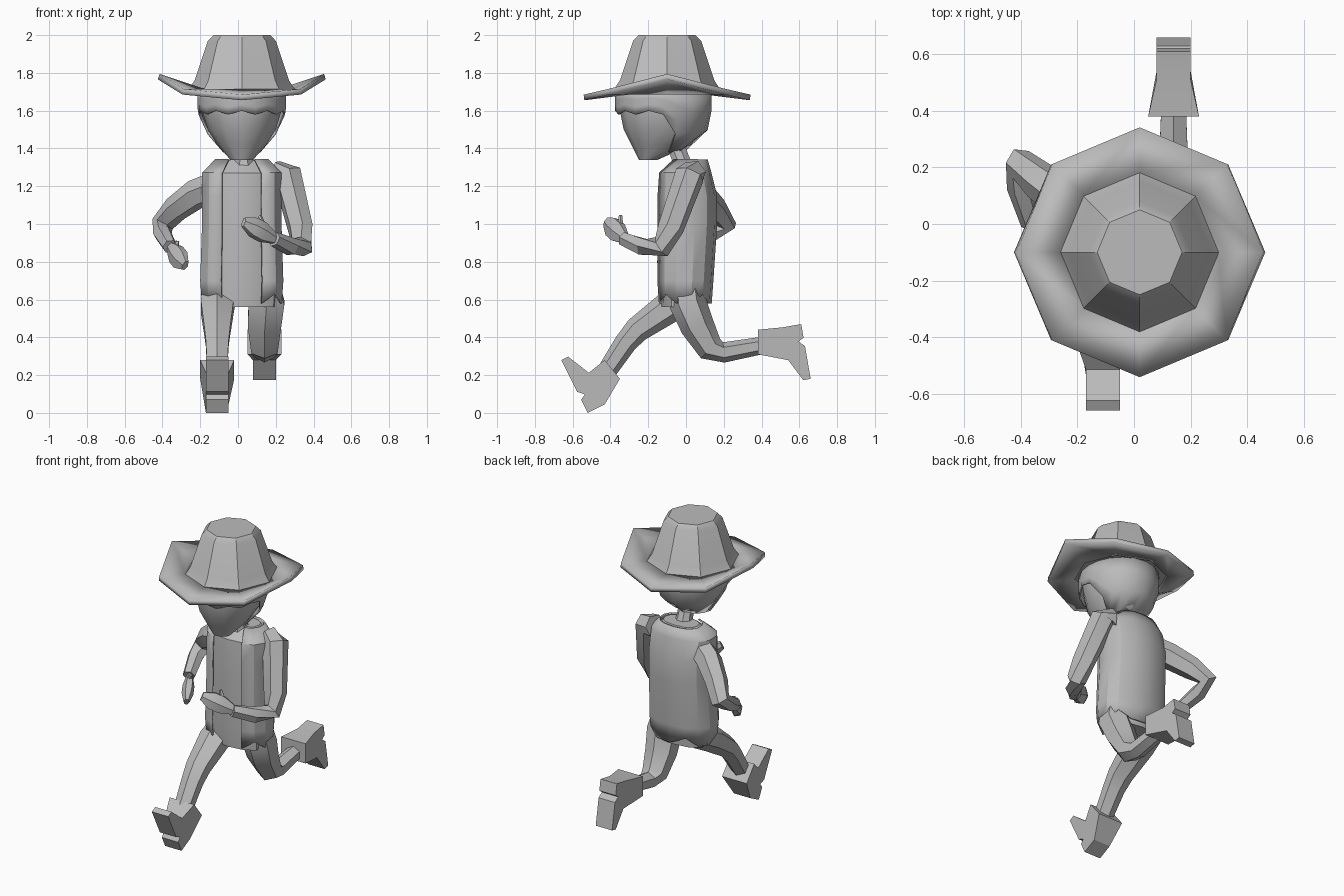
import bpy, bmesh, math
from mathutils import Vector

cube = bpy.data.objects.get("Cube")
if cube:
    bpy.data.objects.remove(cube, do_unlink=True)

GREY = (0.5, 0.5, 0.5, 1)
mat = bpy.data.materials.new("plain grey")
mat.use_nodes = True
mat.diffuse_color = GREY
mat.node_tree.nodes["Principled BSDF"].inputs["Base Color"].default_value = GREY


def skin(name, rings, closed=True, caps=True, thick=0, angle=30):
    """Bridge a list of equal point rings into one mesh object."""
    bm = bmesh.new()
    loops = [[bm.verts.new(point) for point in ring] for ring in rings]
    count = len(loops[0])
    for lower, upper in zip(loops, loops[1:]):
        for i in range(count if closed else count - 1):
            j = (i + 1) % count
            bm.faces.new((lower[i], lower[j], upper[j], upper[i]))
    if caps:
        bm.faces.new(loops[0][::-1])
        bm.faces.new(loops[-1])
    bmesh.ops.recalc_face_normals(bm, faces=bm.faces)
    mesh = bpy.data.meshes.new(name)
    bm.to_mesh(mesh)
    bm.free()
    mesh.materials.append(mat)
    part = bpy.data.objects.new(name, mesh)
    bpy.context.collection.objects.link(part)
    if thick:
        solid = part.modifiers.new("thickness", "SOLIDIFY")
        solid.thickness = thick
        solid.offset = 0
    bpy.ops.object.select_all(action="DESELECT")
    part.select_set(True)
    bpy.context.view_layer.objects.active = part
    bpy.ops.object.shade_smooth_by_angle(angle=math.radians(angle))


def around(count):
    return [math.tau * i / count for i in range(count)]


def limb(name, path, side=(1, 0, 0), flat=1, sides=6):
    """Tube through (x, y, z, radius) entries, thinned by flat across the side axis."""
    points = [Vector(entry[:3]) for entry in path]
    last = len(points) - 1
    rings = []
    for k, centre in enumerate(points):
        along = (points[min(k + 1, last)] - points[max(k - 1, 0)]).normalized()
        across = Vector(side)
        across = (across - along * across.dot(along)).normalized()
        depth = along.cross(across) * flat
        rings.append([centre + path[k][3] * (across * math.cos(a + math.pi / sides)
                                             + depth * math.sin(a + math.pi / sides))
                      for a in around(sides)])
    skin(name, rings)


MIDDLE = 0.02


def on_body(table, z, angle, grow=0.0, power=1.0):
    """Point on a body given as (z, centre y, half width, half depth); angle 0 is front."""
    z = min(max(z, table[0][0]), table[-1][0])
    low, high = next(pair for pair in zip(table, table[1:]) if z <= pair[1][0])
    blend = (z - low[0]) / (high[0] - low[0])
    y, width, depth = [p + (q - p) * blend for p, q in zip(low[1:], high[1:])]
    s, c = [math.copysign(abs(v) ** power, v) for v in (math.sin(angle), -math.cos(angle))]
    return (MIDDLE + (width + grow) * s, y + (depth + grow) * c, z)


# Hat: eight sided brim raised at both sides, and tapered crown
def octagon(radius, heights):
    return [(MIDDLE + radius * math.sin(a), -0.1 - radius * math.cos(a), z)
            for a, z in zip(around(8), heights)]


skin("hat_brim", [octagon(0.44, [1.67, 1.7, 1.78, 1.7] * 2), octagon(0.28, [1.7] * 8)],
     caps=False, thick=0.03, angle=20)
skin("hat_crown", [octagon(radius, [z] * 8) for radius, z in
                   ((0.29, 1.7), (0.25, 1.76), (0.18, 1.97), (0.15, 2))])

# Head tapering to the chin
HEAD = [(1.34, -0.2, 0.06, 0.05), (1.42, -0.13, 0.13, 0.16),
        (1.5, -0.12, 0.18, 0.21), (1.6, -0.12, 0.21, 0.23), (1.72, -0.12, 0.21, 0.23)]
skin("head", [[on_body(HEAD, row[0], a) for a in around(12)] for row in HEAD], angle=40)


# Hair: a close shell, short at the brow and stepping down to the nape
def hair_edge(index, angle):
    back = (1 - math.cos(angle)) / 2
    drop = min(1, max(0, back - 0.5) * 4)
    return 1.6 - 0.2 * drop - 0.02 * (index % 2)


def hair_point(index, angle, rise):
    edge = hair_edge(index, angle)
    return on_body(HEAD, edge + (1.7 - edge) * rise, angle, 0.02)


skin("hair", [[hair_point(i, a, rise / 3) for i, a in enumerate(around(20))]
              for rise in range(4)], caps=False, thick=0.01, angle=40)

# Neck
limb("neck", [(0.03, -0.02, 1.27, 0.08), (0.03, -0.03, 1.35, 0.05),
              (0.03, -0.06, 1.43, 0.05)], sides=8)

# Shirt closed under the hips
BODY = [(0.56, -0.01, 0.2, 0.13), (0.7, -0.01, 0.21, 0.14), (1, 0, 0.2, 0.15),
        (1.15, 0, 0.2, 0.15), (1.27, -0.01, 0.2, 0.13), (1.34, 0.02, 0.13, 0.08)]
BOXY = 0.85
skin("shirt", [[on_body(BODY, row[0], a, -0.01, BOXY) for a in around(12)] for row in BODY])

# Open jacket with a ragged hem
opening, panels = 0.45, 12
turns = [opening + (math.tau - 2 * opening) * i / panels for i in range(panels + 1)]
hem = [on_body(BODY, 0.63 if i % 3 == 1 else 0.58, a, 0.01, BOXY)
       for i, a in enumerate(turns)]
skin("jacket", [hem] + [[on_body(BODY, row[0], a, 0.01, BOXY) for a in turns]
                        for row in BODY[1:]], closed=False, caps=False, thick=0.01)

# Arms, both bent at the elbow
limb("left_arm", [(0.2, 0.04, 1.27, 0.07), (0.26, 0.02, 1.26, 0.08), (0.33, -0.08, 0.98, 0.07),
                  (0.34, -0.13, 0.88, 0.06), (0.28, -0.23, 0.88, 0.05),
                  (0.19, -0.33, 0.92, 0.04)], side=(1, 0.3, 0.3))
limb("right_arm", [(-0.12, 0.02, 1.2, 0.08), (-0.22, 0.07, 1.16, 0.08),
                   (-0.33, 0.15, 1.08, 0.07), (-0.4, 0.21, 1, 0.06),
                   (-0.4, 0.13, 0.95, 0.05), (-0.36, 0, 0.88, 0.04)], side=(-0.8, -0.4, 0.4))


# Loosely closed hands with a raised thumb
def hand(side, wrist, tip):
    wrist, tip = Vector(wrist), Vector(tip)
    upright = Vector((0, 0.3, 1))
    limb(side + "_hand", [(*wrist.lerp(tip, t), r) for t, r in
                          ((0, 0.03), (0.4, 0.06), (0.7, 0.06), (1, 0.03))],
         side=upright, flat=0.6)
    limb(side + "_thumb", [(*wrist.lerp(tip, 0.3), 0.02),
                           (*(wrist.lerp(tip, 0.5) + upright * 0.08), 0.01)],
         side=upright, sides=5)


hand("left", (0.2, -0.32, 0.92), (0.03, -0.42, 1.01))
hand("right", (-0.36, 0.01, 0.88), (-0.28, -0.14, 0.78))

# Legs in a running stride
limb("left_leg", [(0.13, 0, 0.68, 0.1), (0.15, 0.01, 0.58, 0.11), (0.14, 0.06, 0.46, 0.1),
                  (0.14, 0.13, 0.34, 0.08), (0.14, 0.2, 0.32, 0.06),
                  (0.14, 0.42, 0.36, 0.05)], flat=0.9)
limb("right_leg", [(-0.1, 0.02, 0.62, 0.1), (-0.11, -0.09, 0.56, 0.1),
                   (-0.11, -0.26, 0.44, 0.08), (-0.11, -0.32, 0.37, 0.07),
                   (-0.11, -0.42, 0.22, 0.06)], flat=0.85)


# Boots: a side profile laid out along the sole, flared at the opening
def boot(name, x, cuff_back, cuff_front, heel, toe):
    heel, sole = Vector(heel), Vector(toe) - Vector(heel)
    up = Vector((sole.y, -sole.x)).normalized()

    def foot(forward, rise):
        return heel + sole * forward + up * rise

    outline = [cuff_back, cuff_front, foot(0.6, 0.1), foot(1, 0.04), foot(1, 0),
               foot(0.4, 0), foot(0.3, 0.03), foot(0.25, 0), heel, foot(0, 0.1)]
    skin(name, [[(x + s * (0.09 if i < 2 else 0.06), y, z)
                 for i, (y, z) in enumerate(outline)] for s in (-1, 1)], angle=20)


boot("left_boot", 0.14, (0.38, 0.44), (0.38, 0.31), (0.61, 0.47), (0.66, 0.18))
boot("right_boot", -0.11, (-0.35, 0.18), (-0.43, 0.28), (-0.52, 0), (-0.66, 0.28))
